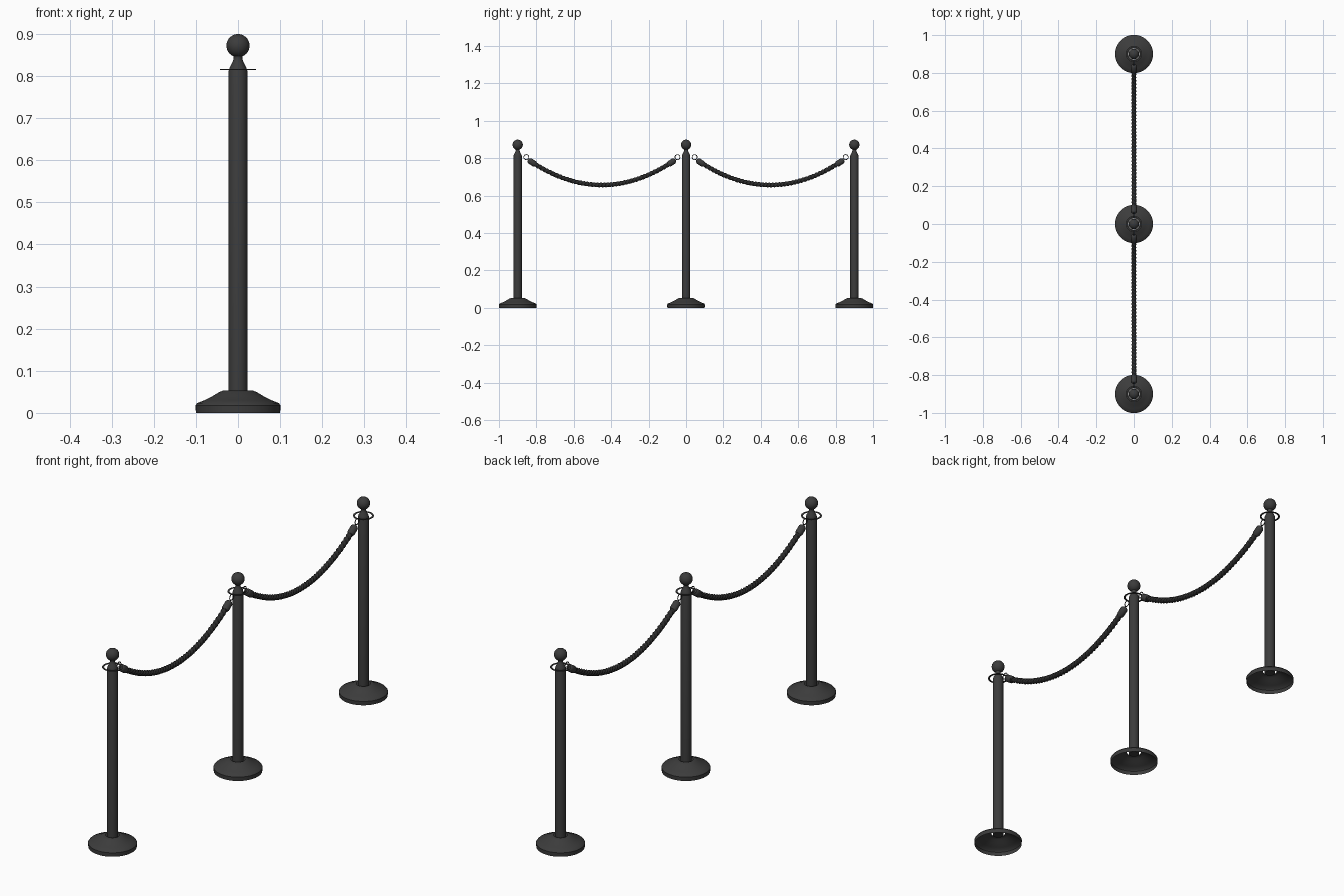
import bpy, bmesh, math
from mathutils import Vector, Matrix

if "Cube" in bpy.data.objects:
    bpy.data.objects.remove(bpy.data.objects["Cube"])


def material(name, v):
    m = bpy.data.materials.new(name)
    m.diffuse_color = (v, v, v, 1)
    m.use_nodes = True
    m.node_tree.nodes["Principled BSDF"].inputs["Base Color"].default_value = m.diffuse_color
    return m


METAL = material("dark_metal", 0.045)
ROPE = material("dark_rope", 0.025)


def grid_object(name, rings, mat, close_ends=False, loop=False):
    """Skin a list of closed rings of points into one smooth mesh."""
    bm = bmesh.new()
    vs = [[bm.verts.new(p) for p in r] for r in rings]
    n = len(vs[0])
    pairs = list(zip(vs, vs[1:])) + ([(vs[-1], vs[0])] if loop else [])
    for a, b in pairs:
        for j in range(n):
            k = (j + 1) % n
            bm.faces.new((a[j], a[k], b[k], b[j]))
    if close_ends:
        bm.faces.new(vs[0][::-1])
        bm.faces.new(vs[-1])
    me = bpy.data.meshes.new(name)
    bm.to_mesh(me)
    bm.free()
    me.materials.append(mat)
    ob = bpy.data.objects.new(name, me)
    bpy.context.collection.objects.link(ob)
    bpy.ops.object.select_all(action='DESELECT')
    ob.select_set(True)
    bpy.context.view_layer.objects.active = ob
    bpy.ops.object.shade_smooth_by_angle(angle=math.radians(35))
    return ob


def lathe(name, profile, matrix, mat=METAL, n=32, **kw):
    """Revolve (radius, height) points about local z."""
    rings = [[matrix @ Vector((r * math.cos(2 * math.pi * j / n),
                               r * math.sin(2 * math.pi * j / n), z))
              for j in range(n)] for r, z in profile]
    return grid_object(name, rings, mat, **kw)


BASE = [(0.1, 0), (0.101, 0.018), (0.097, 0.023), (0.08, 0.030),
        (0.06, 0.040), (0.045, 0.049), (0.036, 0.053), (0.029, 0.053)]
POLE = [(0.022, 0.045), (0.022, 0.813), (0.020, 0.819), (0.014, 0.831),
        (0.011, 0.838), (0.010, 0.844)]
BALL_Z, BALL_R = 0.872, 0.0275
POLE += [(BALL_R * math.sin(a), BALL_Z - BALL_R * math.cos(a))
         for a in [math.radians(24 + 155 * i / 14) for i in range(15)]]
RING = [(0.035, 0.814), (0.043, 0.814), (0.043, 0.816), (0.035, 0.816)]

# Posts: hollow base, pole with ball finial, flat hook ring
for y in (-0.9, 0, 0.9):
    at = Matrix.Translation((0, y, 0))
    lathe("base", BASE, at, n=40)
    lathe("pole", POLE, at, close_ends=True)
    lathe("hook_ring", RING, at, loop=True)

LOW, RISE, HALF = 0.657, 0.133, 0.39


def sag(cy, d):
    return Vector((0, cy + d, LOW + RISE * (d / HALF) ** 2))


def twisted_rope(cy, steps=400, n=18, turns=14):
    rings = []
    for i in range(steps + 1):
        t = i / steps
        d = (2 * t - 1) * (HALF - 0.01)
        slope = 2 * RISE * d / HALF ** 2
        up = Vector((0, -slope, 1)).normalized()
        side = Vector((1, 0, 0))
        ring = []
        for j in range(n):
            a = 2 * math.pi * j / n
            r = 0.0115 + 0.0015 * math.cos(3 * (a - turns * 2 * math.pi * t))
            ring.append(sag(cy, d) + side * r * math.cos(a) + up * r * math.sin(a))
        rings.append(ring)
    return grid_object("rope", rings, ROPE, close_ends=True)


CAP = [(0.006, -0.004), (0.012, 0), (0.016, 0.006), (0.016, 0.036), (0.013, 0.042)]

# Ropes with end caps and wire hooks
for cy in (-0.45, 0.45):
    twisted_rope(cy)
    for s in (-1, 1):
        end = sag(cy, s * HALF)
        inward = Vector((0, -s, -2 * RISE / HALF)).normalized()
        turn = Vector((0, 0, 1)).rotation_difference(inward).to_matrix().to_4x4()
        lathe("rope_cap", CAP, Matrix.Translation(end) @ turn, n=20, close_ends=True)
        # wire loop joining cap to ring
        post_y = cy + s * 0.45
        mid = Vector((0, post_y - s * 0.046, 0.806))
        wire = [(0.0135 + 0.002 * math.cos(a), 0.002 * math.sin(a))
                for a in [i * math.pi / 4 for i in range(8)]]
        lathe("hook", wire, Matrix.Translation(mid) @ Matrix.Rotation(math.pi / 2, 4, 'Y'),
              n=20, loop=True)

# Outward normals on every part
for ob in bpy.data.objects:
    bm = bmesh.new()
    bm.from_mesh(ob.data)
    bmesh.ops.recalc_face_normals(bm, faces=bm.faces)
    bm.to_mesh(ob.data)
    bm.free()
